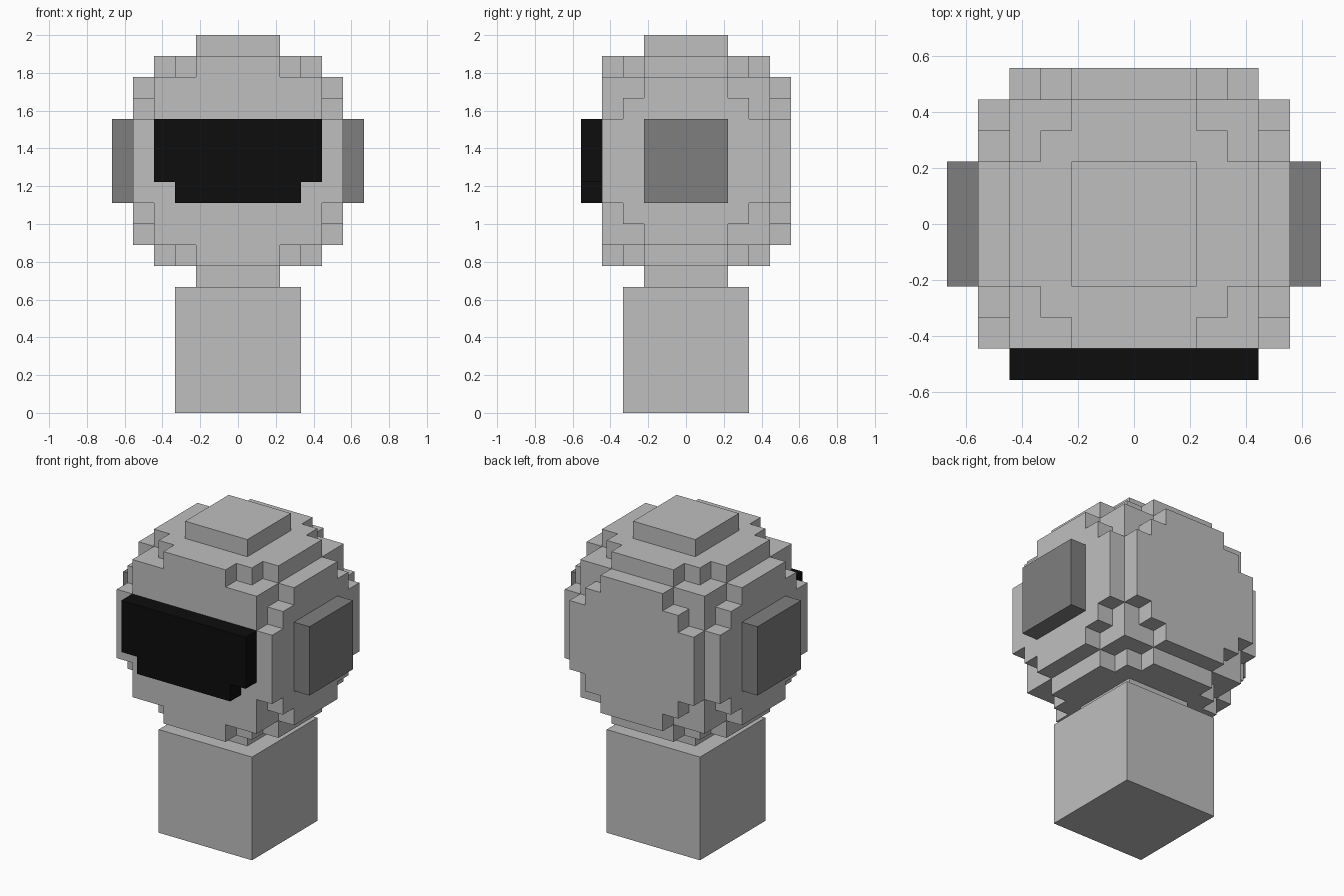
import bpy
import bmesh
from itertools import product
from mathutils import Vector

U = 1 / 9            # edge length of one block
HEAD_Z = 12          # head centre height, in blocks

old = bpy.data.objects.get("Cube")
if old:
    bpy.data.objects.remove(old, do_unlink=True)


def make_material(name, value):
    mat = bpy.data.materials.new(name)
    mat.use_nodes = True
    colour = (value, value, value, 1)
    mat.diffuse_color = colour
    mat.node_tree.nodes["Principled BSDF"].inputs["Base Color"].default_value = colour
    return mat


LIGHT = make_material("light grey", 0.52)
MID = make_material("mid grey", 0.212)
BLACK = make_material("black", 0.004)


def finish(name, bm, mat):
    mesh = bpy.data.meshes.new(name)
    bm.to_mesh(mesh)
    bm.free()
    mesh.materials.append(mat)
    obj = bpy.data.objects.new(name, mesh)
    bpy.context.collection.objects.link(obj)
    return obj


def box(name, low, high, mat):
    """Box between two corners given in blocks."""
    low, high = Vector(low) * U, Vector(high) * U
    bm = bmesh.new()
    bmesh.ops.create_cube(bm, size=1)
    for v in bm.verts:
        v.co = (low + high) / 2 + v.co * (high - low)
    return finish(name, bm, mat)


def prism(name, outline, y0, y1, mat):
    """Extrude an x-z outline, given in blocks, along y."""
    bm = bmesh.new()
    face = bm.faces.new([bm.verts.new((x * U, y0 * U, z * U)) for x, z in outline])
    ext = bmesh.ops.extrude_face_region(bm, geom=[face])["geom"]
    moved = [g for g in ext if isinstance(g, bmesh.types.BMVert)]
    bmesh.ops.translate(bm, verts=moved, vec=(0, (y1 - y0) * U, 0))
    bmesh.ops.recalc_face_normals(bm, faces=bm.faces)
    return finish(name, bm, mat)


def blocky_ball(name, radius_sq, mat):
    """Ball of blocks with a flat front; only the outer block sides are built."""
    cells = {c for c in product(range(-5, 5), range(-4, 5), range(-5, 5))
             if sum((i + 0.5) ** 2 for i in c) <= radius_sq}
    bm = bmesh.new()
    for cell in cells:
        for axis, side in product(range(3), (0, 1)):
            near = list(cell)
            near[axis] += 2 * side - 1
            if tuple(near) in cells:
                continue
            corners = []
            for a, b in ((0, 0), (1, 0), (1, 1), (0, 1)):
                p = Vector(cell)
                p[axis] += side
                p[(axis + 1) % 3] += a
                p[(axis + 2) % 3] += b
                corners.append(bm.verts.new((p + Vector((0, 0, HEAD_Z))) * U))
            bm.faces.new(corners if side else corners[::-1])
    bmesh.ops.remove_doubles(bm, verts=bm.verts, dist=0.001)
    return finish(name, bm, mat)


# Body, neck, head and crown
box("body", (-3, -3, 0), (3, 3, 6), LIGHT)
box("neck", (-2, -2, 6), (2, 2, 7), LIGHT)
blocky_ball("head", 37, LIGHT)
box("crown", (-2, -2, 17), (2, 2, 18), LIGHT)

# Ear pads on both sides
for side, x in (("left", 5), ("right", -6)):
    box(side + "_ear_pad", (x, -2, 10), (x + 1, 2, 14), MID)

# Visor with notched lower corners
prism("visor", [(-4, 14), (-4, 11), (-3, 11), (-3, 10),
                (3, 10), (3, 11), (4, 11), (4, 14)], -5, -4, BLACK)
